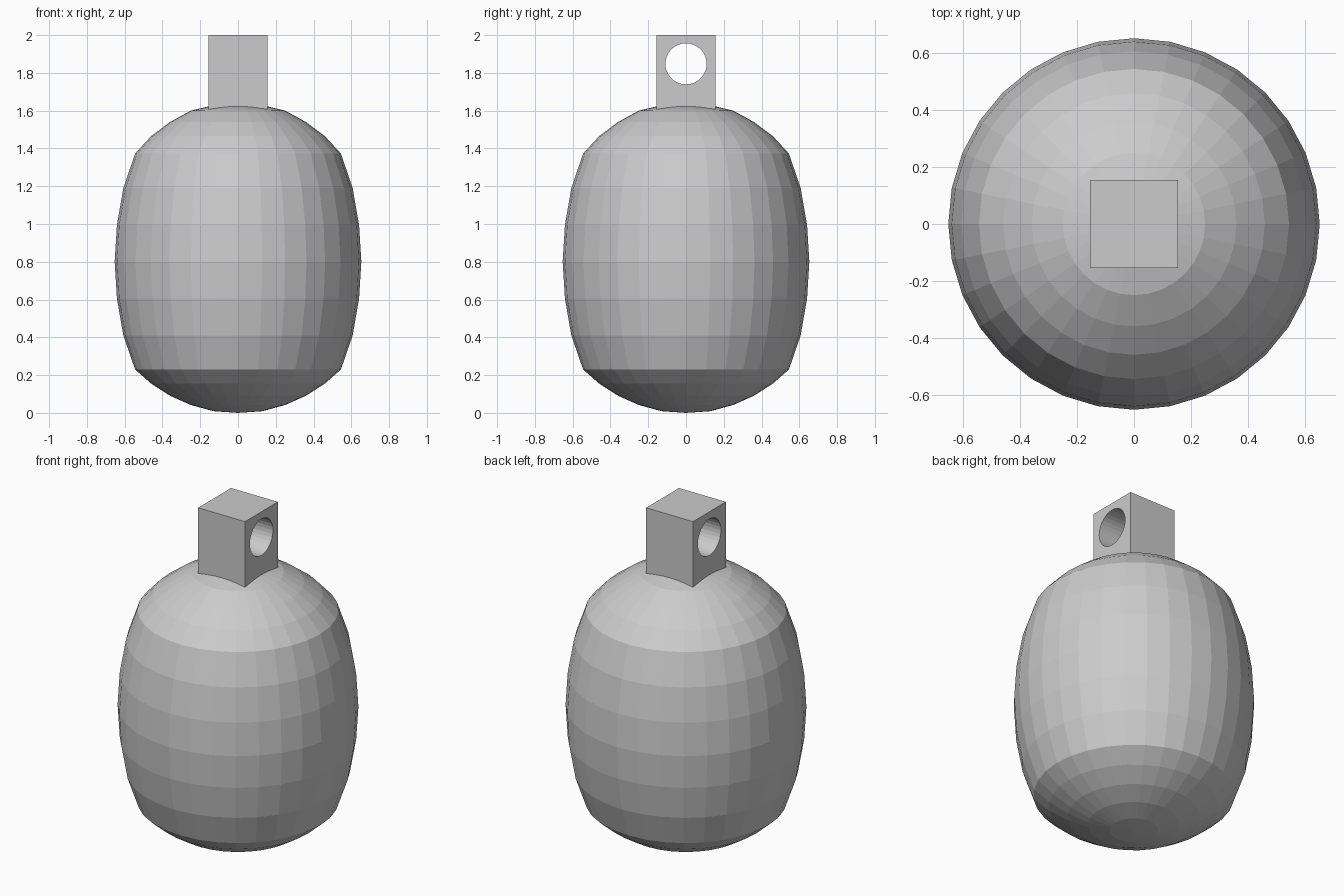
import bpy, bmesh, math

if "Cube" in bpy.data.objects:
    bpy.data.objects.remove(bpy.data.objects["Cube"])

SIDES = 32

# Faceted barrel body: (radius, height) profile spun around z
profile = [(0.13, 0.009), (0.25, 0.042), (0.36, 0.091), (0.46, 0.155),
           (0.545, 0.23), (0.607, 0.41), (0.641, 0.605), (0.653, 0.80),
           (0.641, 0.995), (0.607, 1.19), (0.545, 1.373), (0.46, 1.465),
           (0.36, 1.54), (0.25, 1.60), (0.13, 1.629)]
bm = bmesh.new()
rings = []
for r, z in profile:
    rings.append([bm.verts.new((r * math.cos(2 * math.pi * i / SIDES),
                                r * math.sin(2 * math.pi * i / SIDES), z))
                  for i in range(SIDES)])
for low, high in zip(rings, rings[1:]):
    for i in range(SIDES):
        j = (i + 1) % SIDES
        bm.faces.new((low[i], low[j], high[j], high[i]))
bottom = bm.verts.new((0, 0, 0))
top = bm.verts.new((0, 0, 1.635))
for i in range(SIDES):
    j = (i + 1) % SIDES
    bm.faces.new((rings[0][j], rings[0][i], bottom))
    bm.faces.new((rings[-1][i], rings[-1][j], top))
mesh = bpy.data.meshes.new("body")
bm.to_mesh(mesh)
bm.free()
body = bpy.data.objects.new("body", mesh)
bpy.context.collection.objects.link(body)

# Square hanging lug, sunk slightly into the body
bpy.ops.mesh.primitive_cube_add(size=1, location=(0, 0, 1.78))
lug = bpy.context.object
lug.name = "hanging_lug"
lug.scale = (0.31, 0.31, 0.44)

# Round hole through the lug along x
bpy.ops.mesh.primitive_cylinder_add(vertices=32, radius=0.109, depth=1,
                                    location=(0, 0, 1.848),
                                    rotation=(0, math.pi / 2, 0))
cutter = bpy.context.object
cutter.name = "hole_cutter"
cutter.hide_render = True
cutter.hide_set(True)
cut = lug.modifiers.new("hole", 'BOOLEAN')
cut.operation = 'DIFFERENCE'
cut.solver = 'EXACT'
cut.object = cutter
